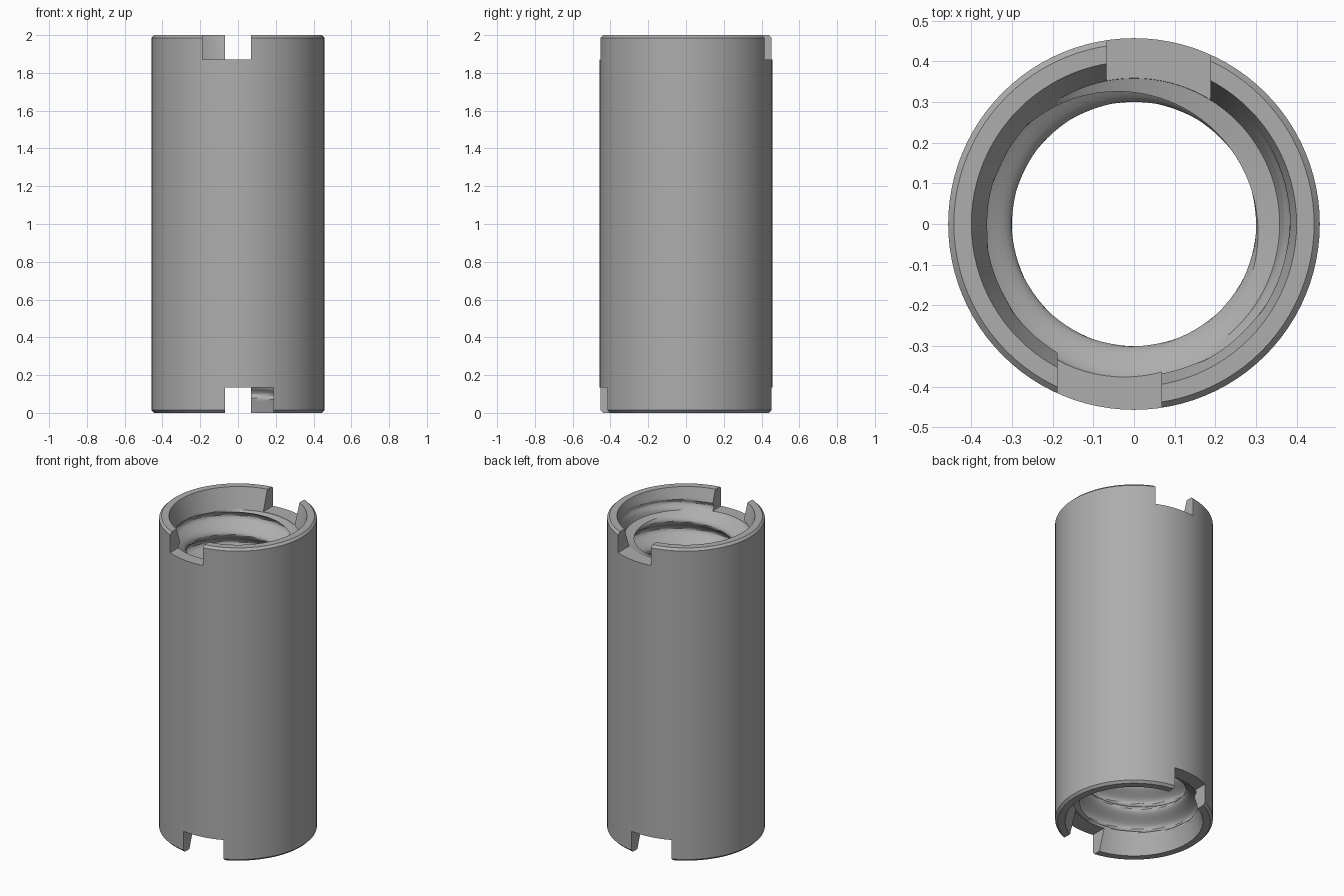
import bpy, bmesh, math

if "Cube" in bpy.data.objects:
    bpy.data.objects.remove(bpy.data.objects["Cube"])

HEIGHT, OUTER, BEVEL = 2.0, 0.457, 0.014
CREST, ROOT, PITCH = 0.30, 0.385, 0.17
MOUTH, CONE_DEPTH, CONE_END = 0.40, 0.14, 0.355
SEGMENTS, STEPS = 96, 200

grey = bpy.data.materials.new("steel grey")
grey.use_nodes = True
colour = (0.42, 0.42, 0.42, 1)
grey.diffuse_color = colour
grey.node_tree.nodes["Principled BSDF"].inputs["Base Color"].default_value = colour


def bore_radius(angle, z):
    """Rounded right-hand thread, opened by a cone at each end."""
    turn = (z - 1.89) / PITCH - (angle + math.pi / 2) / math.tau
    thread = (CREST + ROOT) / 2 + (ROOT - CREST) / 2 * math.cos(turn * math.tau)
    depth = min(z, HEIGHT - z)
    if depth < CONE_DEPTH:
        cone = MOUTH + (CONE_END - MOUTH) * depth / CONE_DEPTH
        return max(thread, cone)
    return thread


# Threaded tube: one closed wall section per angle, bridged around
bm = bmesh.new()
rings = []
for i in range(SEGMENTS):
    a = math.tau * i / SEGMENTS
    section = [(OUTER - BEVEL, 0), (OUTER, BEVEL),
               (OUTER, HEIGHT - BEVEL), (OUTER - BEVEL, HEIGHT)]
    for k in range(STEPS + 1):
        z = HEIGHT * (1 - k / STEPS)
        section.append((bore_radius(a, z), z))
    rings.append([bm.verts.new((r * math.cos(a), r * math.sin(a), z))
                  for r, z in section])
for i, ring in enumerate(rings):
    after = rings[(i + 1) % SEGMENTS]
    for k in range(len(ring)):
        n = (k + 1) % len(ring)
        bm.faces.new((ring[k], after[k], after[n], ring[n]))
bmesh.ops.recalc_face_normals(bm, faces=bm.faces)
mesh = bpy.data.meshes.new("threaded_sleeve")
bm.to_mesh(mesh)
bm.free()
sleeve = bpy.data.objects.new("threaded_sleeve", mesh)
bpy.context.collection.objects.link(sleeve)
mesh.materials.append(grey)


def cut_notch(name, x0, x1, y, z0, z1):
    bpy.ops.mesh.primitive_cube_add(size=1, location=((x0 + x1) / 2, y, (z0 + z1) / 2))
    box = bpy.context.object
    box.name = name
    box.scale = (x1 - x0, 0.4, z1 - z0)
    box.hide_render = True
    box.data.materials.append(grey)
    mod = sleeve.modifiers.new(name, "BOOLEAN")
    mod.operation = "DIFFERENCE"
    mod.solver = "EXACT"
    mod.object = box
    return box


# Offset wrench notches, swapped between the two ends
cutters = []
for end, z0, z1, flip in (("top", 1.872, 2.1, 1), ("bottom", -0.1, 0.135, -1)):
    for side, y in (("front", -0.4), ("back", 0.4)):
        direction = flip * (1 if y > 0 else -1)
        x0, x1 = sorted((-0.068 * direction, 0.188 * direction))
        cutters.append(cut_notch(f"{end}_{side}_notch", x0, x1, y, z0, z1))

bpy.ops.object.select_all(action="DESELECT")
sleeve.select_set(True)
bpy.context.view_layer.objects.active = sleeve
for mod in list(sleeve.modifiers):
    bpy.ops.object.modifier_apply(modifier=mod.name)
for box in cutters:
    bpy.data.objects.remove(box)
bpy.ops.object.shade_smooth_by_angle(angle=math.radians(30))
